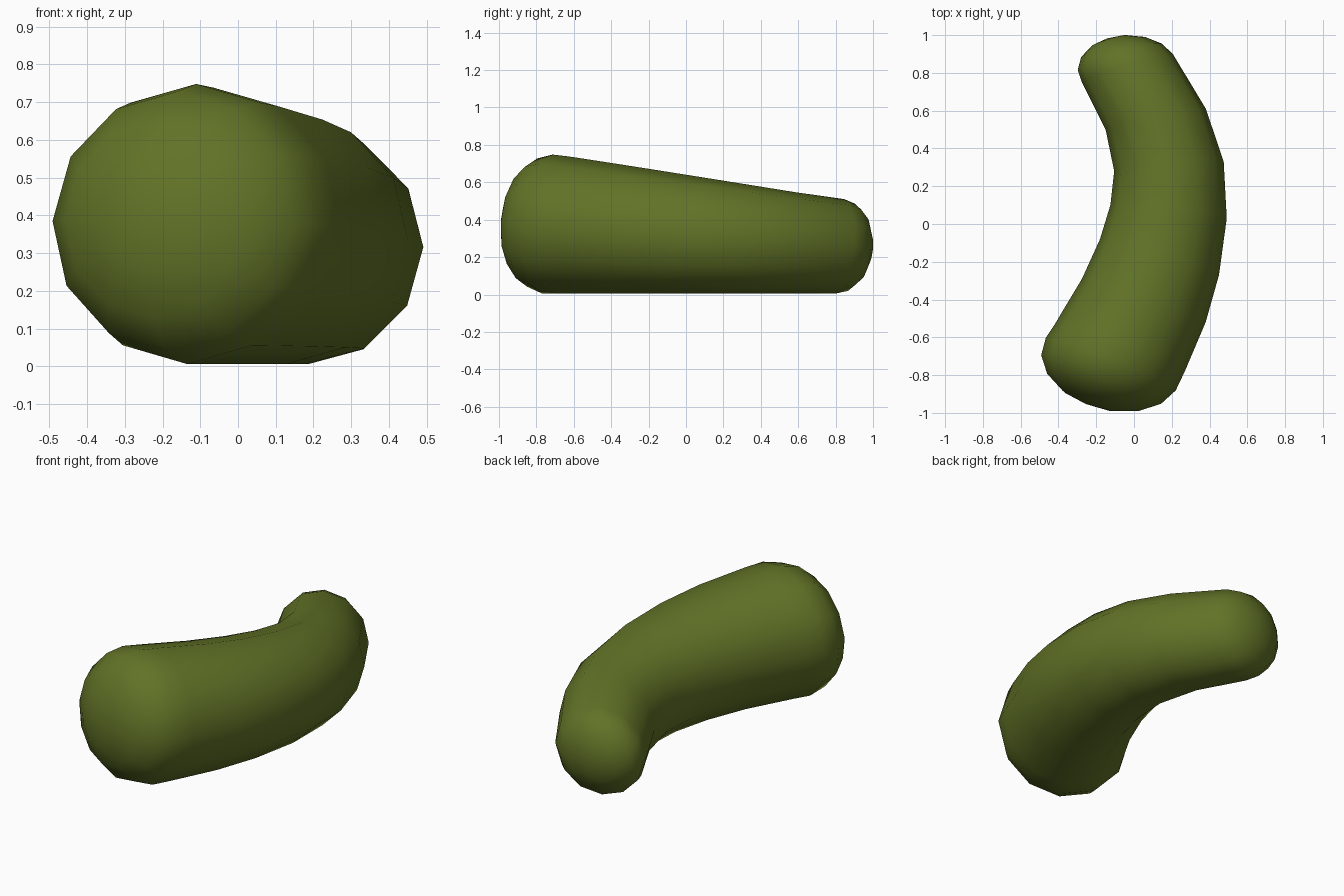
import bpy
import bmesh
from math import sin, cos, pi, radians
from mathutils import Vector

cube = bpy.data.objects.get("Cube")
if cube:
    bpy.data.objects.remove(cube)

SIDES = 12
CAP_STEPS = 4
TILT = 0.085  # the body drops gently towards its thin end

# Spine stations: x, y, radius, heading in degrees
SPINE = [
    (-0.123, -0.742, 0.371, 22),
    (-0.075, -0.655, 0.366, 20),
    (0.052, -0.405, 0.347, 19.4),
    (0.135, -0.175, 0.329, 16.8),
    (0.183, 0.065, 0.310, 6.5),
    (0.185, 0.305, 0.291, -4.9),
    (0.115, 0.555, 0.271, -11.7),
    (-0.035, 0.825, 0.252, -17.4),
]
FRONT_POLE = Vector((-0.132, -0.211, 0.02))
BACK_POLE = Vector((-0.106, 0.158, -0.015))


def station(x, y, r, heading):
    a = radians(heading)
    across = Vector((cos(a), -sin(a), 0))
    up = Vector((sin(a) * TILT, cos(a) * TILT, 1))
    return Vector((x, y, r + 0.006)), across, up, r


def add_ring(bm, centre, across, up, r):
    return [bm.verts.new(centre + r * (across * cos(t) + up * sin(t)))
            for t in (2 * pi * i / SIDES for i in range(SIDES))]


def cap_rings(st, pole):
    # Domed end, listed from the body outwards
    centre, across, up, r = st
    for k in range(1, CAP_STEPS):
        t = pi / 2 * k / CAP_STEPS
        yield centre + pole * sin(t), across, up, r * cos(t)


# Curved, tapering body with rounded ends
stations = [station(*s) for s in SPINE]
sections = (list(cap_rings(stations[0], FRONT_POLE))[::-1] + stations
            + list(cap_rings(stations[-1], BACK_POLE)))
bm = bmesh.new()
rings = [add_ring(bm, *s) for s in sections]
for a, b in zip(rings, rings[1:]):
    for i in range(SIDES):
        j = (i + 1) % SIDES
        bm.faces.new((a[i], a[j], b[j], b[i]))
for ring, st, pole in ((rings[0], stations[0], FRONT_POLE),
                       (rings[-1], stations[-1], BACK_POLE)):
    tip = bm.verts.new(st[0] + pole)
    for i in range(SIDES):
        bm.faces.new((ring[i], ring[(i + 1) % SIDES], tip))
bmesh.ops.recalc_face_normals(bm, faces=bm.faces)
for f in bm.faces:
    f.smooth = True

mesh = bpy.data.meshes.new("curved_body")
bm.to_mesh(mesh)
bm.free()
body = bpy.data.objects.new("curved_body", mesh)
bpy.context.collection.objects.link(body)

# Olive green skin
olive = bpy.data.materials.new("olive_green")
olive.use_nodes = True
colour = (0.12, 0.17, 0.02, 1)
olive.diffuse_color = colour
olive.node_tree.nodes["Principled BSDF"].inputs["Base Color"].default_value = colour
mesh.materials.append(olive)
